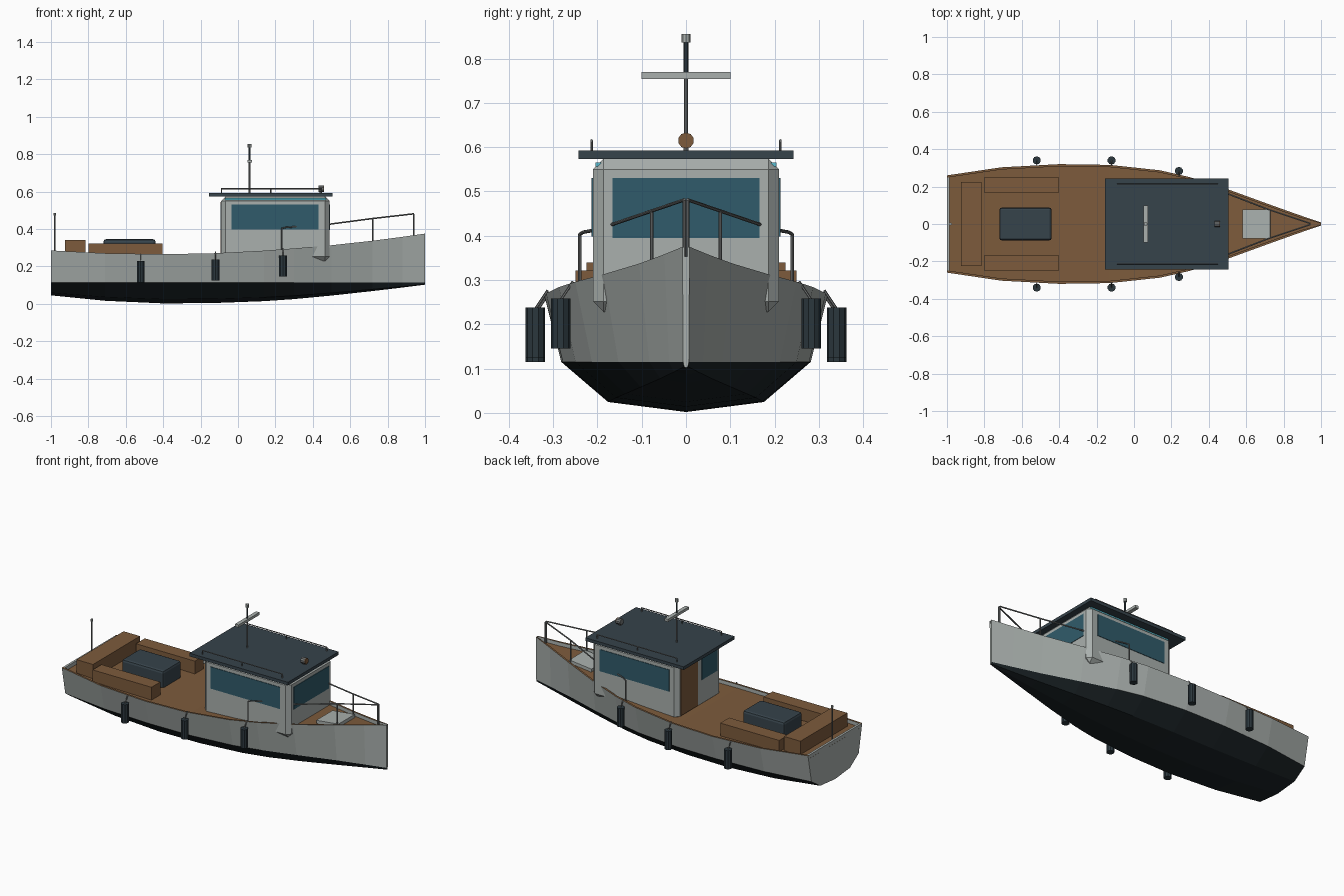
import bpy, bmesh, math
from mathutils import Vector

if "Cube" in bpy.data.objects:
    bpy.data.objects.remove(bpy.data.objects["Cube"])


def mat(name, r, g, b):
    m = bpy.data.materials.new(name)
    m.diffuse_color = (r, g, b, 1)
    m.use_nodes = True
    m.node_tree.nodes["Principled BSDF"].inputs["Base Color"].default_value = m.diffuse_color
    return m


GREY = mat("pale_grey_paint", 0.40, 0.435, 0.42)
WOOD = mat("brown_wood", 0.205, 0.105, 0.045)
NAVY = mat("dark_slate", 0.037, 0.056, 0.070)
BOTTOM = mat("black_bottom_paint", 0.011, 0.017, 0.020)
GLASS = mat("blue_glass", 0.030, 0.105, 0.145)
METAL = mat("rail_metal", 0.17, 0.18, 0.18)
RUBBER = mat("fender_rubber", 0.024, 0.038, 0.047)
CYAN = mat("cyan_light", 0.10, 0.50, 0.62)


def finish(name, bm, *mats):
    bmesh.ops.recalc_face_normals(bm, faces=bm.faces)
    me = bpy.data.meshes.new(name)
    bm.to_mesh(me)
    bm.free()
    for m in mats:
        me.materials.append(m)
    ob = bpy.data.objects.new(name, me)
    bpy.context.collection.objects.link(ob)
    return ob


def box(name, x, y, z, m, bevel=0.0, segments=1):
    """Box from (min, max) ranges on each axis."""
    bm = bmesh.new()
    bmesh.ops.create_cube(bm, size=1)
    for v in bm.verts:
        v.co = Vector([(r[0] + r[1]) / 2 + c * (r[1] - r[0]) for r, c in zip((x, y, z), v.co)])
    if bevel:
        bmesh.ops.bevel(bm, geom=bm.edges[:], offset=bevel, segments=segments,
                        affect='EDGES', profile=0.5)
    return finish(name, bm, m)


def tube(name, points, radius, m, sides=8):
    """Straight rods joined end to end along a path."""
    bm = bmesh.new()
    for a, b in zip(points, points[1:]):
        a, b = Vector(a), Vector(b)
        d = b - a
        rod = bmesh.ops.create_cone(bm, cap_ends=True, segments=sides,
                                    radius1=radius, radius2=radius, depth=d.length)
        rot = d.to_track_quat('Z', 'Y')
        for v in rod['verts']:
            v.co = rot @ v.co + (a + b) / 2
    return finish(name, bm, m)


# Hull stations: x, half breadth, sheer height, keel height, waterline breadth ratio
STATIONS = [
    (-1.00, 0.260, 0.285, 0.045, 0.87), (-0.71, 0.303, 0.270, 0.016, 0.88),
    (-0.40, 0.320, 0.265, 0.002, 0.88), (-0.13, 0.316, 0.270, 0.004, 0.88),
    (0.14, 0.287, 0.284, 0.014, 0.87), (0.30, 0.250, 0.296, 0.025, 0.85),
    (0.50, 0.186, 0.313, 0.044, 0.82), (0.72, 0.106, 0.337, 0.068, 0.78),
    (0.88, 0.049, 0.358, 0.087, 0.78), (1.00, 0.008, 0.375, 0.102, 0.80)]
WATER = 0.115

bm = bmesh.new()
rings = []
for x, b, sheer, keel, ratio in STATIONS:
    inner = max(b - 0.012, b * 0.4)
    half = [(0.55 * b, keel + 0.2 * (WATER - keel)), (ratio * b, WATER), (b, sheer),
            (inner, sheer), (inner, sheer - 0.022)]
    loop = [(0, keel)] + half + [(-y, z) for y, z in reversed(half)]
    rings.append([bm.verts.new((x, y, z)) for y, z in loop])
# bottom, topsides, cap, inner bulwark, deck, then mirrored
BANDS = [1, 1, 0, 2, 0, 2, 0, 2, 0, 1, 1]
for r0, r1 in zip(rings, rings[1:]):
    for j, band in enumerate(BANDS):
        k = (j + 1) % len(BANDS)
        bm.faces.new((r0[j], r0[k], r1[k], r1[j])).material_index = band
bm.faces.new(rings[0])
bm.faces.new(rings[-1])
finish("hull", bm, GREY, BOTTOM, WOOD)
box("transom_bulwark", (-0.9995, -0.986), (-0.25, 0.25), (0.25, 0.2845), GREY)

# Wheelhouse and roof
box("cabin", (-0.09, 0.49), (-0.21, 0.21), (0.228, 0.574), GREY, 0.024)
box("roof", (-0.155, 0.505), (-0.243, 0.243), (0.573, 0.592), NAVY)
box("windscreen", (0.486, 0.493), (-0.166, 0.166), (0.395, 0.53), GLASS)
box("rear_window", (-0.093, -0.086), (-0.17, -0.02), (0.395, 0.53), GLASS)
box("cabin_door", (-0.094, -0.086), (0.02, 0.18), (0.255, 0.545), WOOD)
for s, side in ((-1, "right"), (1, "left")):
    box("side_window_" + side, (-0.035, 0.43), sorted((s * 0.207, s * 0.213)), (0.398, 0.53), GLASS)
    box("eave_light_" + side, (-0.07, 0.47), sorted((s * 0.192, s * 0.204)), (0.556, 0.565), CYAN)
    # Roof rails
    y = s * 0.213
    tube("roof_rail_" + side, [(-0.09, y, 0.615), (0.45, y, 0.615)], 0.003, METAL)
    for i, x in enumerate((-0.088, 0.175, 0.446)):
        tube(f"roof_rail_post_{side}_{i}", [(x, y, 0.59), (x, y, 0.616)], 0.003, METAL)
    # Side grab rails
    tube("grab_rail_" + side, [(0.235, s * 0.24, 0.27), (0.235, s * 0.24, 0.403),
                               (0.255, s * 0.232, 0.408), (0.325, s * 0.205, 0.413)], 0.004, METAL)
    # Bow rail
    tube("bow_rail_" + side, [(0.485, s * 0.168, 0.425), (0.72, s * 0.077, 0.456),
                              (0.94, s * 0.004, 0.481)], 0.004, METAL)
    tube("bow_rail_post_" + side, [(0.72, s * 0.077, 0.31), (0.72, s * 0.077, 0.456)], 0.004, METAL)
    tube("bow_rail_front_post_" + side, [(0.94, s * 0.004, 0.35), (0.94, s * 0.004, 0.481)],
         0.004, METAL)
    # Side bench and fenders
    box("side_bench_" + side, (-0.80, -0.405), sorted((s * 0.165, s * 0.25)), (0.24, 0.321), WOOD)
    for i, (x, fy, z) in enumerate(((-0.52, 0.340, 0.115), (-0.12, 0.340, 0.125),
                                    (0.24, 0.283, 0.145))):
        tube(f"fender_{side}_{i}", [(x, s * fy, z), (x, s * fy, z + 0.113)], 0.022, RUBBER, 10)
        tube(f"fender_rope_{side}_{i}", [(x, s * fy, z + 0.11), (x, s * (fy - 0.028), z + 0.152)],
             0.003, METAL, 6)

# Aft deck: bench, engine box, flagpole
box("stern_bench", (-0.925, -0.815), (-0.225, 0.225), (0.24, 0.34), WOOD)
box("engine_box", (-0.72, -0.44), (-0.088, 0.088), (0.235, 0.345), NAVY, 0.014, 2)
tube("stern_pole", [(-0.98, 0, 0.25), (-0.98, 0, 0.478)], 0.004, METAL)
tube("stern_pole_cap", [(-0.98, 0, 0.473), (-0.98, 0, 0.486)], 0.007, GREY)

# Fore hatch, tilted with the deck
hatch = box("fore_hatch", (-0.075, 0.075), (-0.078, 0.078), (-0.012, 0.012), GREY)
hatch.location = (0.655, 0, 0.315)
hatch.rotation_euler = (0, -math.atan(0.11), 0)

# Mast, radar bar, aerial and spotlight
tube("mast", [(0.062, 0, 0.585), (0.062, 0, 0.78)], 0.005, METAL)
tube("aerial", [(0.062, 0, 0.77), (0.062, 0, 0.84)], 0.0055, NAVY)
tube("mast_light", [(0.062, 0, 0.836), (0.062, 0, 0.855)], 0.010, GREY)
box("radar_bar", (0.051, 0.074), (-0.1, 0.1), (0.754, 0.77), GREY)
tube("spotlight", [(0.43, 0, 0.615), (0.457, 0, 0.615)], 0.018, METAL, 10)
tube("spotlight_lens", [(0.456, 0, 0.615), (0.461, 0, 0.615)], 0.018, WOOD, 10)
tube("spotlight_stand", [(0.443, 0, 0.585), (0.443, 0, 0.605)], 0.006, METAL)
